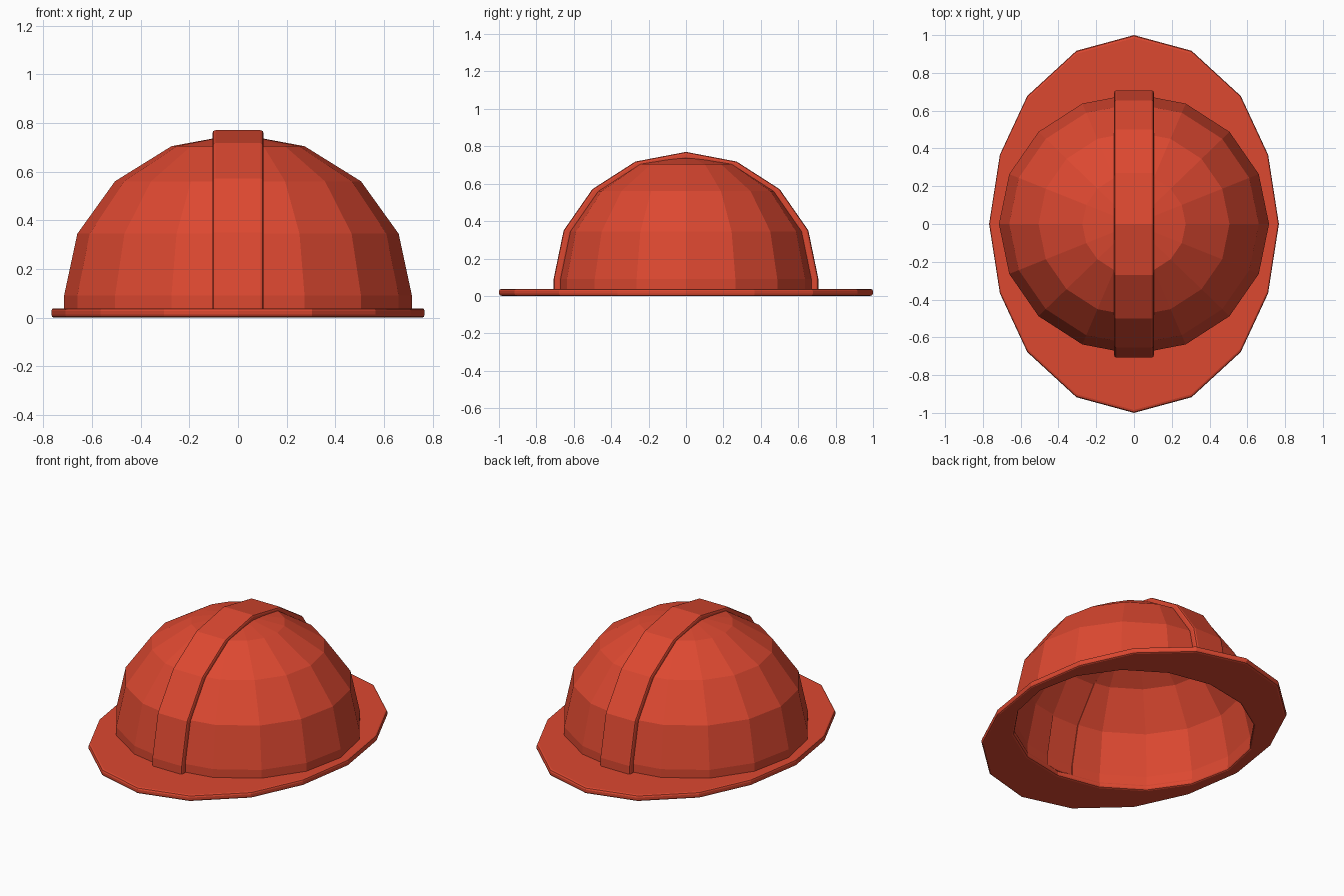
import bpy
import bmesh
from math import sin, cos, pi

cube = bpy.data.objects.get("Cube")
if cube:
    bpy.data.objects.remove(cube)

SIDES = 16
STRIP_HALF = 0.105   # half width of the raised strip
BASE_Z = 0.09        # height at which the dome starts to curve

red = bpy.data.materials.new("safety_red")
red.use_nodes = True
color = (0.72, 0.065, 0.03, 1)
red.diffuse_color = color
red.node_tree.nodes["Principled BSDF"].inputs["Base Color"].default_value = color


def finish(name, bm):
    """Turn a bmesh into a named, flat shaded object."""
    mesh = bpy.data.meshes.new(name)
    bm.to_mesh(mesh)
    bm.free()
    mesh.materials.append(red)
    obj = bpy.data.objects.new(name, mesh)
    bpy.context.collection.objects.link(obj)
    return obj


def bridge(bm, lower, upper):
    """Join two closed rings with quads."""
    n = len(lower)
    for i in range(n):
        j = (i + 1) % n
        bm.faces.new((lower[i], lower[j], upper[j], upper[i]))


def ellipse(rx, ry):
    return [(rx * cos(2 * pi * i / SIDES), ry * sin(2 * pi * i / SIDES))
            for i in range(SIDES)]


def add_bevel(obj, width):
    mod = obj.modifiers.new("soft_edge", "BEVEL")
    mod.width = width
    mod.segments = 2
    mod.limit_method = "ANGLE"
    mod.angle_limit = pi / 3


# Dome: faceted half ellipsoid with a short straight skirt
bm = bmesh.new()
levels = [(1, 0.015)] + [(cos(a * pi / 8), BASE_Z + 0.665 * sin(a * pi / 8)) for a in range(4)]
rings = [[bm.verts.new((x, y, z)) for x, y in ellipse(0.715 * s, 0.69 * s)]
         for s, z in levels]
for lower, upper in zip(rings, rings[1:]):
    bridge(bm, lower, upper)
apex = bm.verts.new((0, 0, BASE_Z + 0.665))
for i in range(SIDES):
    bm.faces.new((rings[-1][i], rings[-1][(i + 1) % SIDES], apex))
# Open a slot where the strip sits
slot = STRIP_HALF - 0.01
for side in (-1, 1):
    bmesh.ops.bisect_plane(bm, geom=bm.verts[:] + bm.edges[:] + bm.faces[:],
                           plane_co=(side * slot, 0, 0), plane_no=(1, 0, 0))
inside = [f for f in bm.faces if abs(f.calc_center_median().x) < slot - 0.001]
bmesh.ops.delete(bm, geom=inside, context="FACES")
dome = finish("dome_shell", bm)
shell = dome.modifiers.new("thickness", "SOLIDIFY")
shell.thickness = 0.015
shell.offset = -1


# Strip: arched band running front to back over the dome
def arch(radius, height):
    curve = [(radius * cos(a * pi / 8), BASE_Z + height * sin(a * pi / 8)) for a in range(9)]
    return [(radius, 0.025)] + curve + [(-radius, 0.025)]


bm = bmesh.new()
outline = arch(0.708, 0.68) + arch(0.664, 0.641)[::-1]
n = len(outline)
left, right = ([bm.verts.new((side * STRIP_HALF, y, z)) for y, z in outline]
               for side in (1, -1))
bridge(bm, left, right)
for verts in (left, right):
    for i in range(n // 2 - 1):
        bm.faces.new((verts[i], verts[i + 1], verts[n - 2 - i], verts[n - 1 - i]))
bmesh.ops.recalc_face_normals(bm, faces=bm.faces)
strip = finish("center_strip", bm)
add_bevel(strip, 0.012)

# Brim: flat oval ring, longer at front and back
quarter = [(0.767, 0), (0.71, 0.367), (0.565, 0.678), (0.305, 0.917), (0, 1)]
half = quarter + [(-x, y) for x, y in quarter[-2::-1]]
outer = half + [(x, -y) for x, y in half[-2:0:-1]]
inner = ellipse(0.697, 0.672)
bm = bmesh.new()
loops = [[bm.verts.new((x, y, z)) for x, y in points]
         for points, z in ((inner, 0), (outer, 0), (outer, 0.038), (inner, 0.038))]
for k in range(4):
    bridge(bm, loops[k], loops[(k + 1) % 4])
bmesh.ops.recalc_face_normals(bm, faces=bm.faces)
brim = finish("brim", bm)
add_bevel(brim, 0.012)
